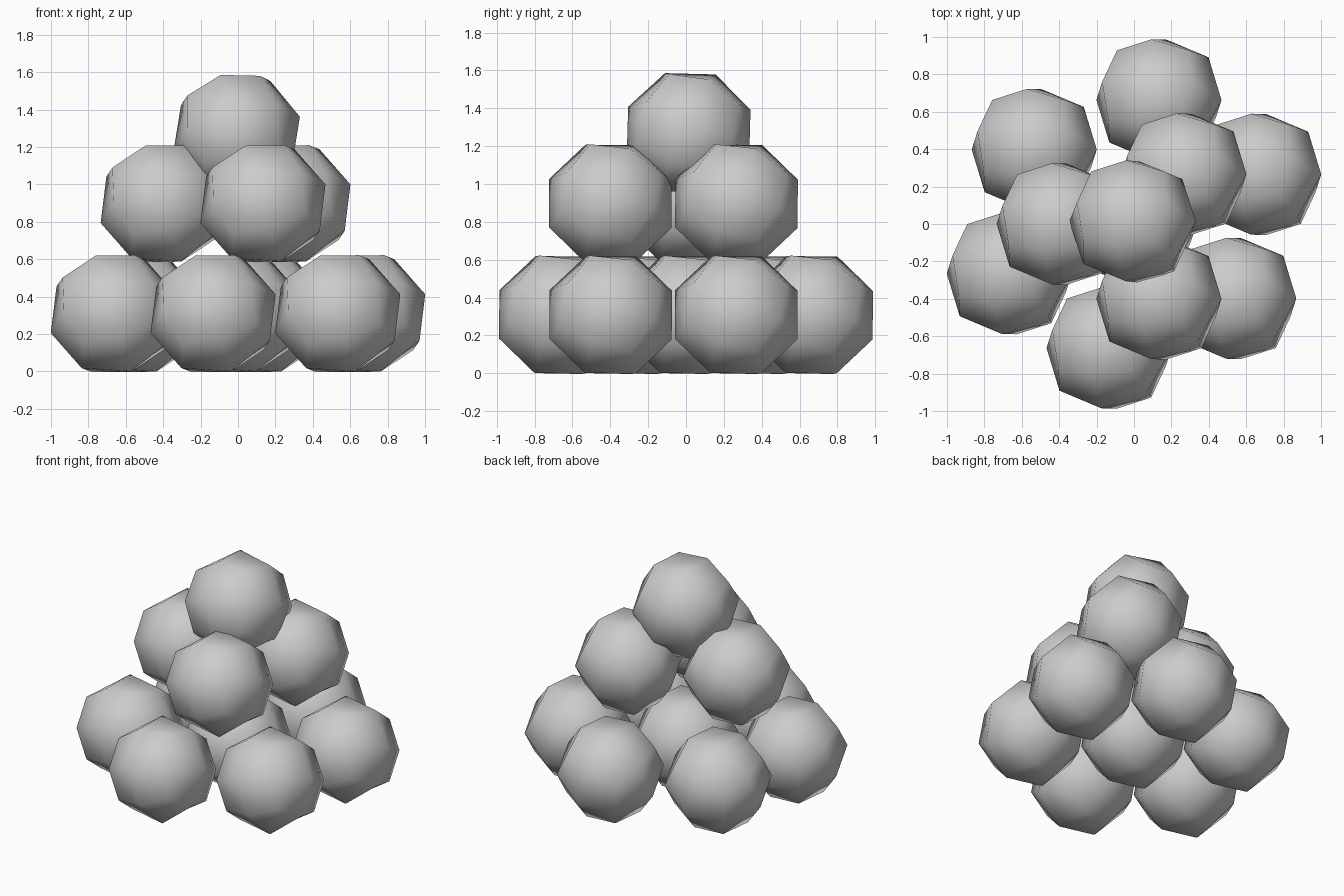
import bpy, bmesh
from mathutils import Euler

if "Cube" in bpy.data.objects:
    bpy.data.objects.remove(bpy.data.objects["Cube"])

R = 0.35            # ball radius
U = 2 / 15          # layout unit in plan


def ball_mesh():
    """Low-poly ball: a once-subdivided cube pushed out to a sphere."""
    bm = bmesh.new()
    bmesh.ops.create_cube(bm, size=2)
    bmesh.ops.subdivide_edges(bm, edges=bm.edges[:], cuts=1, use_grid_fill=True)
    for v in bm.verts:
        v.co = v.co.normalized() * R
    for f in bm.faces:
        f.smooth = True
    bmesh.ops.recalc_face_normals(bm, faces=bm.faces[:])
    me = bpy.data.meshes.new("ball")
    bm.to_mesh(me)
    bm.free()
    return me


mesh = ball_mesh()


def add_ball(name, loc, rot=(-0.4, -0.3, 0)):
    ob = bpy.data.objects.new(name, mesh.copy())
    ob.location = loc
    ob.rotation_euler = Euler(rot)
    bpy.context.collection.objects.link(ob)


# Bottom layer: one in the middle and three opposite pairs around it
add_ball("bottom_ball_middle", (0, 0, 0.309))
for i, (x, y) in enumerate([(5, 2), (1, 5), (4, -3)]):
    for side, s in (("a", 1), ("b", -1)):
        add_ball(f"bottom_ball_{i + 1}{side}", (s * x * U, s * y * U * 0.995, 0.309))

# Middle layer: three balls
for i, (x, y) in enumerate([(2, 2), (-3, 0), (1, -3)]):
    add_ball(f"middle_ball_{i + 1}", (x * U, y * U, 0.897))

# Top ball, settled at a slightly different angle
add_ball("top_ball", (-0.007, 0.014, 1.27), (-0.42, -0.265, 0))
